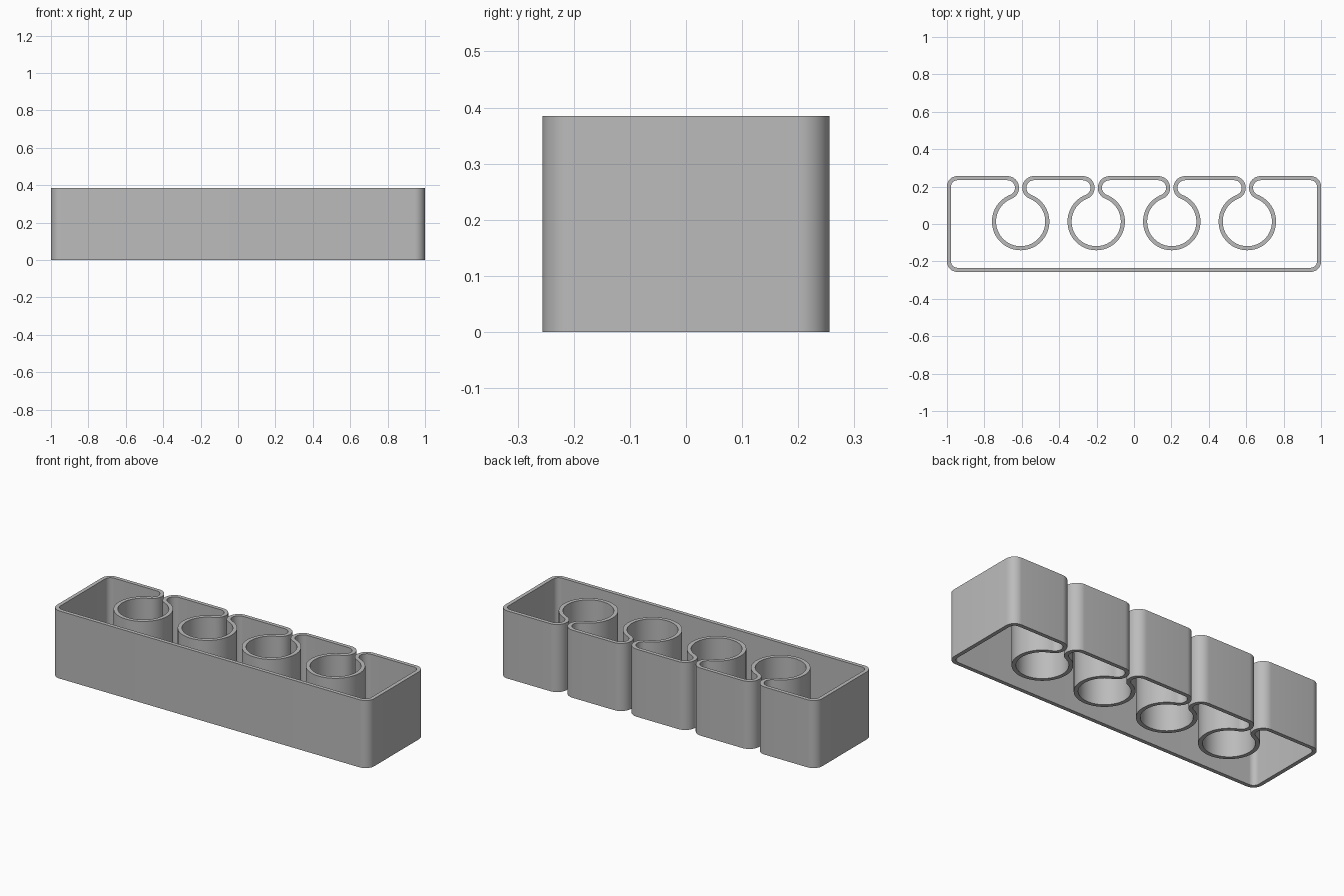
import bpy, bmesh
from math import sin, cos, pi, atan2, sqrt

if "Cube" in bpy.data.objects:
    bpy.data.objects.remove(bpy.data.objects["Cube"], do_unlink=True)

# Overall sizes
HALF_X, HALF_Y, HEIGHT, WALL = 1.0, 0.256, 0.385, 0.022
CORNER, LIP, RING, RING_Y = 0.055, 0.0625, 0.1315, 0.013
SPACING, COUNT = 0.404, 4

outer, inner = [], []


def arc(cx, cy, radius, start, end, steps, concave=False):
    """Add one arc to both wall faces; the inner face is offset by the wall."""
    offset_radius = radius + WALL if concave else radius - WALL
    for i in range(steps + 1):
        a = start + (end - start) * i / steps
        outer.append((cx + radius * cos(a), cy + radius * sin(a)))
        inner.append((cx + offset_radius * cos(a), cy + offset_radius * sin(a)))


def corner(sx, sy, start):
    arc(sx * (HALF_X - CORNER), sy * (HALF_Y - CORNER), CORNER, start, start + pi / 2, 10)


# Counter-clockwise outline: front corners, then back side from +x to -x
corner(-1, -1, pi)
corner(1, -1, -pi / 2)
corner(1, 1, 0)

# Each lip rolls tangentially into a ring open towards the back
rise = HALF_Y - LIP - RING_Y
reach = sqrt((RING + LIP) ** 2 - rise ** 2)
tangent = atan2(rise, reach)
for k in reversed(range(COUNT)):
    cx = (k - (COUNT - 1) / 2) * SPACING
    lip_y = HALF_Y - LIP
    arc(cx + reach, lip_y, LIP, pi / 2, pi + tangent, 20)
    arc(cx, RING_Y, RING, tangent, -pi - tangent, 64, concave=True)
    arc(cx - reach, lip_y, LIP, -tangent, pi / 2, 20)
corner(-1, 1, pi / 2)

# Bridge the four loops into one closed, hollow wall
bm = bmesh.new()
loops = [[bm.verts.new((x, y, z)) for x, y in side]
         for side, z in ((outer, 0), (outer, HEIGHT), (inner, HEIGHT), (inner, 0))]
n = len(outer)
for a, b in zip(loops, loops[1:] + loops[:1]):
    for i in range(n):
        j = (i + 1) % n
        bm.faces.new((a[i], a[j], b[j], b[i]))
bmesh.ops.remove_doubles(bm, verts=bm.verts, dist=0.0001)
bmesh.ops.recalc_face_normals(bm, faces=bm.faces)

mesh = bpy.data.meshes.new("holder_wall")
bm.to_mesh(mesh)
bm.free()
holder = bpy.data.objects.new("holder_wall", mesh)
bpy.context.collection.objects.link(holder)

# Plain grey finish
grey = bpy.data.materials.new("grey_plastic")
grey.use_nodes = True
colour = (0.5, 0.5, 0.5, 1)
grey.diffuse_color = colour
grey.node_tree.nodes["Principled BSDF"].inputs["Base Color"].default_value = colour
mesh.materials.append(grey)

bpy.context.view_layer.objects.active = holder
holder.select_set(True)
bpy.ops.object.shade_smooth_by_angle()
